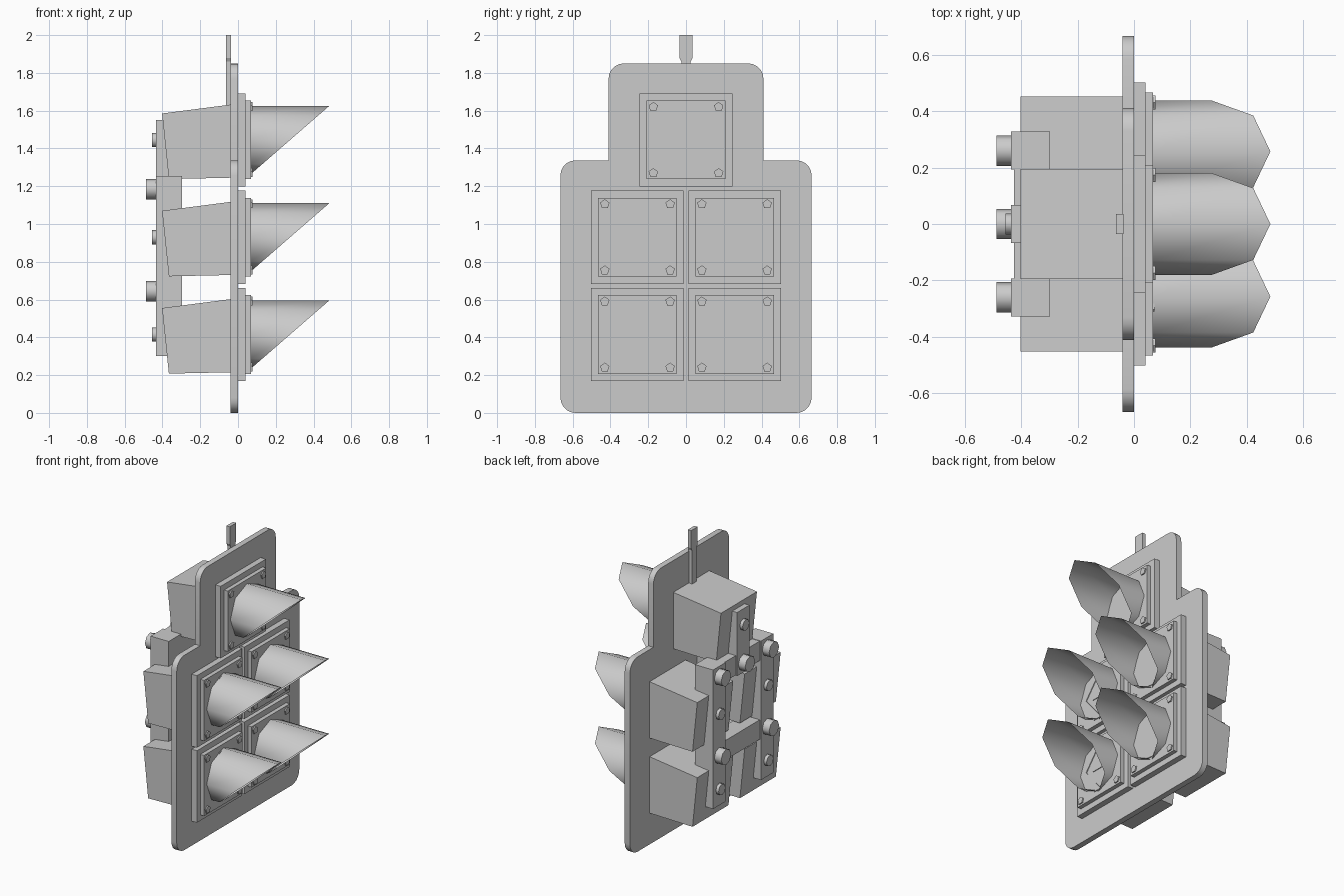
import bpy, bmesh, math
from mathutils import Vector, Matrix

if "Cube" in bpy.data.objects:
    bpy.data.objects.remove(bpy.data.objects["Cube"])

grey = bpy.data.materials.new("plain grey")
grey.use_nodes = True
GREY = (0.6, 0.6, 0.6, 1)
grey.diffuse_color = GREY
grey.node_tree.nodes["Principled BSDF"].inputs["Base Color"].default_value = GREY


def finish(name, bm, smooth=None):
    bmesh.ops.recalc_face_normals(bm, faces=bm.faces)
    mesh = bpy.data.meshes.new(name)
    bm.to_mesh(mesh)
    bm.free()
    mesh.materials.append(grey)
    obj = bpy.data.objects.new(name, mesh)
    bpy.context.collection.objects.link(obj)
    if smooth:
        bpy.ops.object.select_all(action="DESELECT")
        obj.select_set(True)
        bpy.context.view_layer.objects.active = obj
        bpy.ops.object.shade_smooth_by_angle(angle=math.radians(smooth))
    return obj


def prism(name, points, offset, smooth=None):
    """Extrude a closed outline of 3D points along an offset."""
    bm = bmesh.new()
    face = bm.faces.new([bm.verts.new(p) for p in points])
    new = bmesh.ops.extrude_face_region(bm, geom=[face])["geom"]
    moved = [g for g in new if isinstance(g, bmesh.types.BMVert)]
    bmesh.ops.translate(bm, verts=moved, vec=offset)
    return finish(name, bm, smooth)


def plate(name, outline, x0, x1, smooth=None):
    """Extrude a (y, z) outline from x0 to x1."""
    return prism(name, [(x0, y, z) for y, z in outline], (x1 - x0, 0, 0), smooth)


def box(name, x0, x1, y, z, hy, hz):
    return plate(name, [(y - hy, z - hz), (y + hy, z - hz),
                        (y + hy, z + hz), (y - hy, z + hz)], x0, x1)


def disc(name, x0, x1, y, z, r, sides):
    ring = [(y + r * math.sin(math.tau * i / sides),
             z + r * math.cos(math.tau * i / sides)) for i in range(sides)]
    return plate(name, ring, x0, x1, 50)


# Stepped backplate with rounded outer corners
def corner(y, z, start, r=0.08, steps=5):
    return [(y + r * math.cos(a), z + r * math.sin(a)) for a in
            (math.radians(start + 90 * i / steps) for i in range(steps + 1))]


half = (corner(0.585, 0.08, -90) + corner(0.585, 1.257, 0)
        + [(0.41, 1.337)] + corner(0.33, 1.77, 0))
plate("backplate", half + [(-y, z) for y, z in reversed(half)], -0.04, 0, 30)

# Hanger strip on top, wider at its tip
strip = [(0.025, 1.6), (0.025, 1.86), (0.035, 1.88), (0.035, 2.0)]
plate("hanger_strip", strip + [(-y, z) for y, z in reversed(strip)], -0.063, -0.038)


# Open hood: octagonal tube cut by a sloping plane
def hood(y, z, r=0.18, base=0.065, tip=0.483):
    bm = bmesh.new()
    rings = []
    for i in range(8):
        a = math.tau * i / 8
        dy, dz = r * math.sin(a), r * math.cos(a)
        front = base + 0.004 + (tip - base - 0.004) * (dz + r) / (2 * r)
        rings.append((bm.verts.new((base, y + dy, z + dz)),
                      bm.verts.new((front, y + dy, z + dz))))
    for i in range(8):
        a, b = rings[i], rings[(i + 1) % 8]
        bm.faces.new((a[0], b[0], b[1], a[1]))
    finish("hood", bm, 80)


# Arrow pointing to -y, made of a chevron and a bar
def arrow(y, z):
    upper = [(-0.12, 0.0), (-0.12, 0.0), (0.022, 0.17), (-0.045, 0.17), (-0.163, 0.022)]
    upper = upper[1:]
    lower = [(a, -b) for a, b in reversed(upper[1:])]
    plate("arrow_head", [(y + a, z + b) for a, b in upper + lower], 0.06, 0.073)
    box("arrow_bar", 0.06, 0.073, y + 0.05, z, 0.105, 0.022)


# Signal units: frame, panel, screws, lens or arrow, hood and housing
ROWS = (1.445, 0.93, 0.415)
units = [(0, ROWS[0], False)]
for row in ROWS[1:]:
    units += [(0.257, row, False), (-0.257, row, True)]

for y, z, is_arrow in units:
    box("frame", 0, 0.04, y, z, 0.245, 0.247)
    box("front_panel", 0.04, 0.068, y, z, 0.208, 0.208)
    for sy in (-1, 1):
        for sz in (-1, 1):
            disc("panel_screw", 0.06, 0.076, y + sy * 0.173, z + sz * 0.175, 0.026, 5)
    if is_arrow:
        arrow(y, z)
    else:
        disc("lens", 0.06, 0.073, y, z, 0.162, 24)
    hood(y, z)
    side = [(-0.04, 0.187), (-0.402, 0.14), (-0.366, -0.207), (-0.04, -0.2)]
    prism("housing", [(x, y - 0.195, z + dz) for x, dz in side], (0, 0.39, 0))

# Rear bracket: two uprights, a short top upright and two crossbars
BACK, INNER = -0.435, -0.297
for y in (-0.26, 0.26):
    box("upright", BACK, INNER, y, 0.778, 0.067, 0.477)
    for z in ROWS[1:]:
        disc("small_bolt", -0.456, BACK, y, z, 0.038, 8)
box("top_upright", BACK, INNER, 0, 1.332, 0.067, 0.218)
disc("small_bolt", -0.456, BACK, 0, ROWS[0], 0.038, 8)
for z in (1.185, 0.645):
    box("crossbar", BACK + 0.01, INNER, 0, z, 0.2, 0.067)
    for y in (-0.26, 0.26):
        disc("large_bolt", -0.487, BACK, y, z, 0.054, 8)
disc("large_bolt", -0.487, BACK, 0, 1.185, 0.054, 8)
